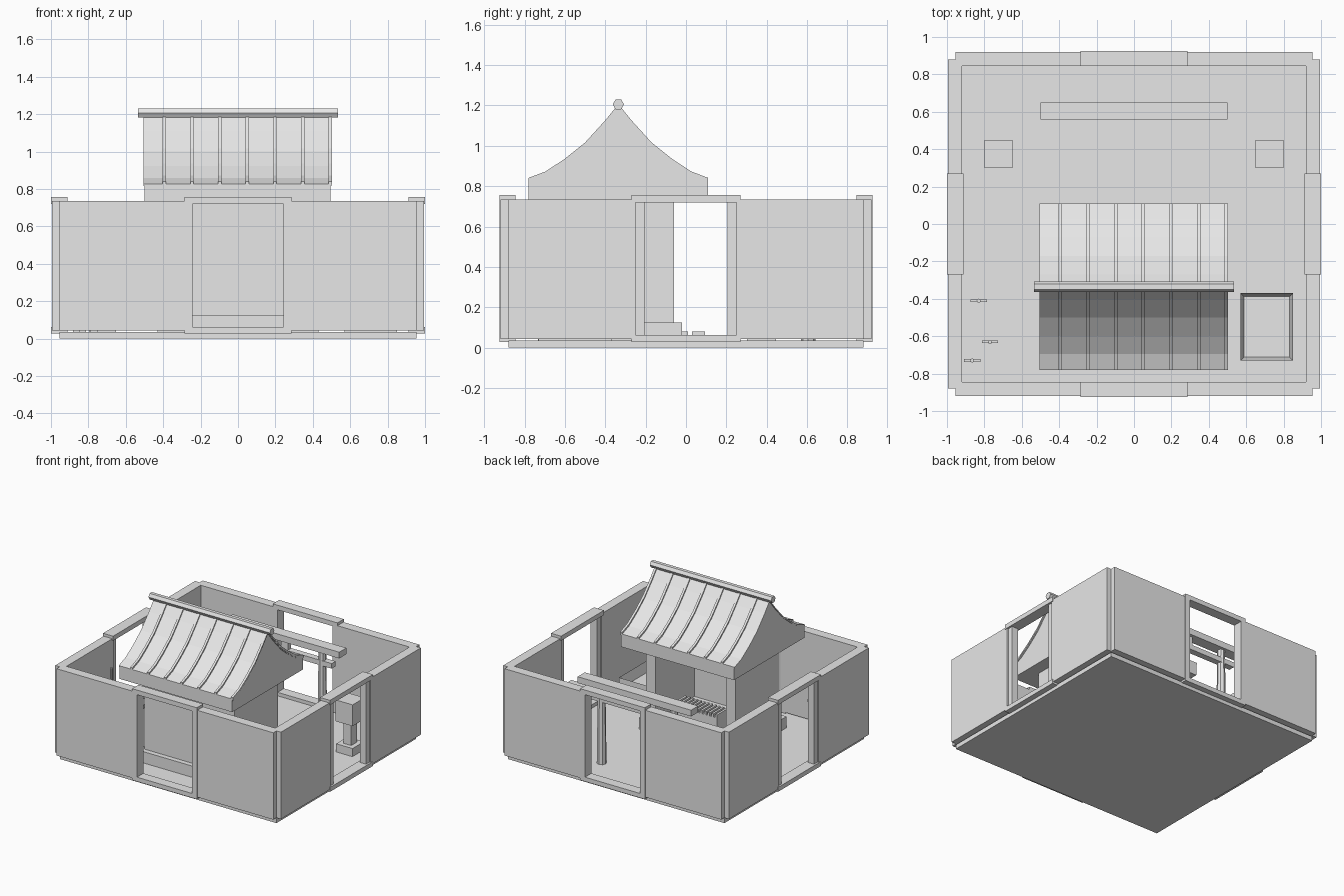
import bpy, bmesh, math
from mathutils import Vector

cube = bpy.data.objects.get("Cube")
if cube:
    bpy.data.objects.remove(cube, do_unlink=True)

stone = bpy.data.materials.new("plain_grey")
stone.use_nodes = True
GREY = (0.8, 0.8, 0.8, 1)
stone.diffuse_color = GREY
stone.node_tree.nodes["Principled BSDF"].inputs["Base Color"].default_value = GREY


def finish(name, bm):
    bmesh.ops.recalc_face_normals(bm, faces=bm.faces)
    mesh = bpy.data.meshes.new(name)
    bm.to_mesh(mesh)
    bm.free()
    mesh.materials.append(stone)
    obj = bpy.data.objects.new(name, mesh)
    bpy.context.collection.objects.link(obj)
    return obj


def add_box(bm, x, y, z):
    lows, highs = zip(x, y, z)
    verts = bmesh.ops.create_cube(bm, size=1)["verts"]
    for v in verts:
        v.co = Vector([lo + (c + 0.5) * (hi - lo) for c, lo, hi in zip(v.co, lows, highs)])
    return verts


def boxes(name, *specs):
    bm = bmesh.new()
    for spec in specs:
        add_box(bm, *spec)
    return finish(name, bm)


def extrude_x(name, outline, spans):
    """Push a (y, z) outline along x, once per span."""
    bm = bmesh.new()
    for x0, x1 in spans:
        face = bm.faces.new([bm.verts.new((x0, y, z)) for y, z in outline])
        out = bmesh.ops.extrude_face_region(bm, geom=[face])["geom"]
        moved = [v for v in out if isinstance(v, bmesh.types.BMVert)]
        bmesh.ops.translate(bm, verts=moved, vec=(x1 - x0, 0, 0))
    return finish(name, bm)


def span(sign, a, b):
    return tuple(sorted((sign * a, sign * b)))


FLOOR = 0.035
WALL = (0.043, 0.735)
SILL, LINTEL = (0.028, 0.063), (0.72, 0.757)
GAP = (SILL[1], LINTEL[0])

# Floor slab
boxes("floor", ((-0.955, 0.955), (-0.88, 0.88), (0, FLOOR)))

# Walls and door frames on the four sides
for s, side in ((-1, "front"), (1, "back")):
    y = span(s, 0.845, 0.92)
    boxes(side + "_wall", *[(span(t, 0.285, 0.955), y, WALL) for t in (-1, 1)])
    y = span(s, 0.845, 0.925)
    boxes(side + "_door_frame",
          ((-0.285, 0.285), y, SILL), ((-0.285, 0.285), y, LINTEL),
          *[(span(t, 0.243, 0.285), y, GAP) for t in (-1, 1)])
for s, side in ((-1, "right"), (1, "left")):
    x = span(s, 0.92, 0.995)
    boxes(side + "_wall", *[(x, span(t, 0.25, 0.88), WALL) for t in (-1, 1)])
    x = span(s, 0.912, 1)
    boxes(side + "_door_frame",
          (x, (-0.27, 0.27), SILL), (x, (-0.27, 0.27), LINTEL),
          *[(span(s, 0.93, 0.985), span(t, 0.205, 0.25), GAP) for t in (-1, 1)])

# Hall: plinth, three walls open to the back, steps
boxes("hall_plinth", ((-0.43, 0.43), (-0.65, -0.02), (FLOOR, 0.125)))
boxes("hall_walls",
      ((-0.31, 0.31), (-0.61, -0.55), (0.125, 0.73)),
      *[(span(t, 0.31, 0.395), (-0.61, -0.06), (0.125, 0.73)) for t in (-1, 1)])
boxes("hall_steps",
      ((-0.2, 0.2), (-0.02, 0.01), (FLOOR, 0.08)),
      ((-0.2, 0.2), (0.03, 0.095), (FLOOR, 0.08)))

# Offering box with a slatted top
boxes("offering_box", ((-0.19, 0.19), (-0.26, -0.12), (0.125, 0.25)),
      *[((-0.19 + 0.033 * i, -0.173 + 0.033 * i), (-0.26, -0.12), (0.25, 0.275))
        for i in range(12)])

# Curved roof: solid gable, thin covering, battens
RIDGE_Y = -0.335
half = [(0.445, 0.815), (0.36, 0.847), (0.265, 0.91), (0.165, 0.99), (0.065, 1.1), (0, 1.18)]
curve = [(RIDGE_Y - d, z) for d, z in half]
curve += [(RIDGE_Y + d, z) for d, z in half[-2::-1]]


def raised(lift):
    return [(y, z + lift) for y, z in curve]


low = [(curve[-1][0], 0.723), (curve[0][0], 0.723)]
extrude_x("roof_gable", curve + low, [(-0.5, 0.495)])
extrude_x("roof_covering", raised(0.012) + curve[::-1], [(-0.505, 0.5)])
extrude_x("roof_battens", raised(0.026) + raised(0.01)[::-1],
          [(-0.403 + 0.148 * i, -0.385 + 0.148 * i) for i in range(7)])
hexagon = [(RIDGE_Y + 0.028 * math.cos(a), 1.205 + 0.028 * math.sin(a))
           for a in (math.tau * i / 6 for i in range(6))]
extrude_x("roof_ridge", hexagon, [(-0.535, 0.535)])

# Gateway: two beams, centre strut, posts
boxes("gateway_beams",
      ((-0.5, 0.5), (0.56, 0.65), (0.64, 0.69)),
      ((-0.42, 0.42), (0.58, 0.63), (0.53, 0.57)),
      ((-0.03, 0.03), (0.585, 0.625), (0.57, 0.64)))
for s, side in ((-1, "right"), (1, "left")):
    bm = bmesh.new()
    bmesh.ops.create_cone(bm, cap_ends=True, segments=8, radius1=0.036, radius2=0.028, depth=0.61)
    bmesh.ops.translate(bm, verts=bm.verts, vec=(s * 0.32, 0.605, 0.335))
    finish(side + "_gateway_post", bm)

# Pair of lanterns
for s, side in ((-1, "right"), (1, "left")):
    def block(half_size, z):
        cx, cy = s * 0.725, 0.375
        return ((cx - half_size, cx + half_size), (cy - half_size, cy + half_size), z)
    boxes(side + "_lantern", block(0.072, (FLOOR, 0.1)), block(0.035, (0.1, 0.28)),
          block(0.075, (0.28, 0.45)))

# Basin with a sunken top
bm = bmesh.new()
add_box(bm, (0.57, 0.85), (-0.73, -0.37), (FLOOR, 0.2))
bm.normal_update()
top = [f for f in bm.faces if f.normal.z > 0.9]
bmesh.ops.inset_region(bm, faces=top, thickness=0.025)
bmesh.ops.translate(bm, verts=top[0].verts, vec=(0, 0, -0.08))
finish("basin", bm)

# Three upright blades with guard and grip
for i, (x, y) in enumerate(((-0.83, -0.41), (-0.77, -0.63), (-0.865, -0.73))):
    bm = bmesh.new()
    add_box(bm, (x - 0.018, x + 0.018), (y - 0.004, y + 0.004), (FLOOR, 0.43))
    add_box(bm, (x - 0.043, x + 0.043), (y - 0.007, y + 0.007), (0.43, 0.45))
    grip = bmesh.ops.create_cone(bm, cap_ends=True, segments=8,
                                 radius1=0.011, radius2=0.011, depth=0.13)["verts"]
    bmesh.ops.translate(bm, verts=grip, vec=(x, y, 0.515))
    finish("standing_blade_%d" % (i + 1), bm)
